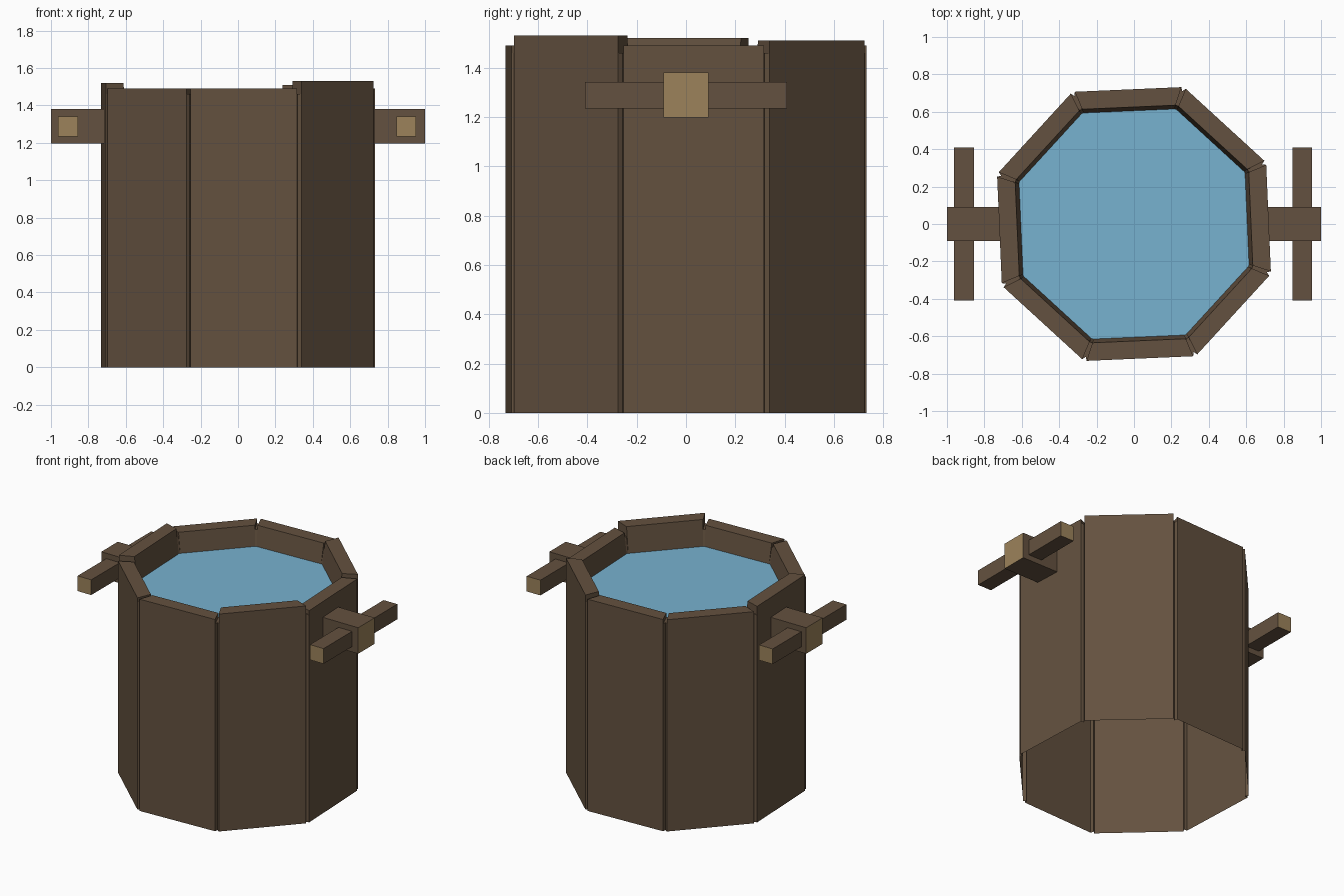
import bpy, math
from mathutils import Vector

if "Cube" in bpy.data.objects:
    bpy.data.objects.remove(bpy.data.objects["Cube"])


def material(name, col):
    m = bpy.data.materials.new(name)
    m.diffuse_color = (*col, 1)
    m.use_nodes = True
    m.node_tree.nodes["Principled BSDF"].inputs["Base Color"].default_value = m.diffuse_color
    return m


WOOD = material("dark_wood", (0.127, 0.083, 0.050))
CUT = material("cut_wood_end", (0.335, 0.226, 0.104))
WATER = material("water_blue", (0.185, 0.445, 0.630))


def mesh_object(name, verts, faces, mats):
    me = bpy.data.meshes.new(name)
    me.from_pydata(verts, [], faces)
    for m in mats:
        me.materials.append(m)
    ob = bpy.data.objects.new(name, me)
    bpy.context.collection.objects.link(ob)
    return ob


OUT, IN_TOP, IN_LOW = 0.72, 0.625, 0.602   # wall distances from the axis
HALF_OUT, HALF_IN, HALF_LOW = 0.285, 0.25, 0.243
LEVEL = 1.35                               # water height
TURN = math.radians(2.5)
# heights counter-clockwise from the right-hand stave
HEIGHTS = [1.49, 1.51, 1.49, 1.49, 1.52, 1.49, 1.49, 1.53]


def polar(ang, r, t, z):
    c, s = math.cos(ang), math.sin(ang)
    return Vector((c * r - s * t, s * r + c * t, z))


# eight staves: outer wall open below, with a thick rim above the water
for k, h in enumerate(HEIGHTS):
    a = TURN + k * math.pi / 4
    prof = [(OUT, HALF_OUT, 0), (OUT, HALF_OUT, LEVEL - 0.02), (OUT, HALF_OUT, h),
            (IN_TOP, HALF_IN, h), (IN_LOW, HALF_LOW, LEVEL - 0.02)]
    verts = [polar(a, r, s * t, z) for r, t, z in prof for s in (-1, 1)]
    faces = [(2 * i, 2 * i + 1, 2 * i + 3, 2 * i + 2) for i in range(4)]
    faces += [(3, 9, 7, 5), (2, 4, 6, 8)]
    mesh_object(f"stave_{k + 1}", verts, faces, [WOOD])

    # narrow groove closing the joint to the next stave
    b = a + math.pi / 4
    mid = a + math.pi / 8
    top = min(h, HEIGHTS[(k + 1) % 8]) - 0.03
    gv = []
    for z in (0, top):
        gv += [polar(a, OUT, HALF_OUT, z), polar(mid, 0.755, 0, z),
               polar(b, OUT, -HALF_OUT, z)]
    gv += [polar(a, IN_TOP, HALF_IN, top), polar(b, IN_TOP, -HALF_IN, top),
           polar(a, IN_LOW, HALF_LOW, LEVEL - 0.02), polar(b, IN_LOW, -HALF_LOW, LEVEL - 0.02)]
    mesh_object(f"joint_{k + 1}", gv,
                [(0, 1, 4, 3), (1, 2, 5, 4), (3, 4, 5, 7, 6), (6, 7, 9, 8)], [WOOD])

# water surface
R = 0.612 / math.cos(math.pi / 8)
mesh_object("water", [polar(TURN + (k + 0.5) * math.pi / 4, R, 0, LEVEL) for k in range(8)],
            [tuple(range(8))], [WATER])


# beams whose end faces along one axis show cut wood
def beam(name, lo, hi, axis):
    verts = [(x, y, z) for x in (lo[0], hi[0]) for y in (lo[1], hi[1]) for z in (lo[2], hi[2])]
    faces = [(0, 1, 3, 2), (4, 6, 7, 5), (0, 4, 5, 1), (2, 3, 7, 6), (0, 2, 6, 4), (1, 5, 7, 3)]
    ob = mesh_object(name, verts, faces, [WOOD, CUT])
    for p in ob.data.polygons:
        p.material_index = int(abs(p.normal[axis]) > 0.9)


# side handles: bracket block with a grip bar through it
for side, x0, x1, bar in (("left", -1.0, -0.705, -0.909), ("right", 0.705, 1.0, 0.9)):
    beam(f"{side}_bracket", (x0, -0.092, 1.197), (x1, 0.092, 1.38), 0)
    beam(f"{side}_grip", (bar - 0.053, -0.41, 1.235), (bar + 0.053, 0.41, 1.342), 1)
